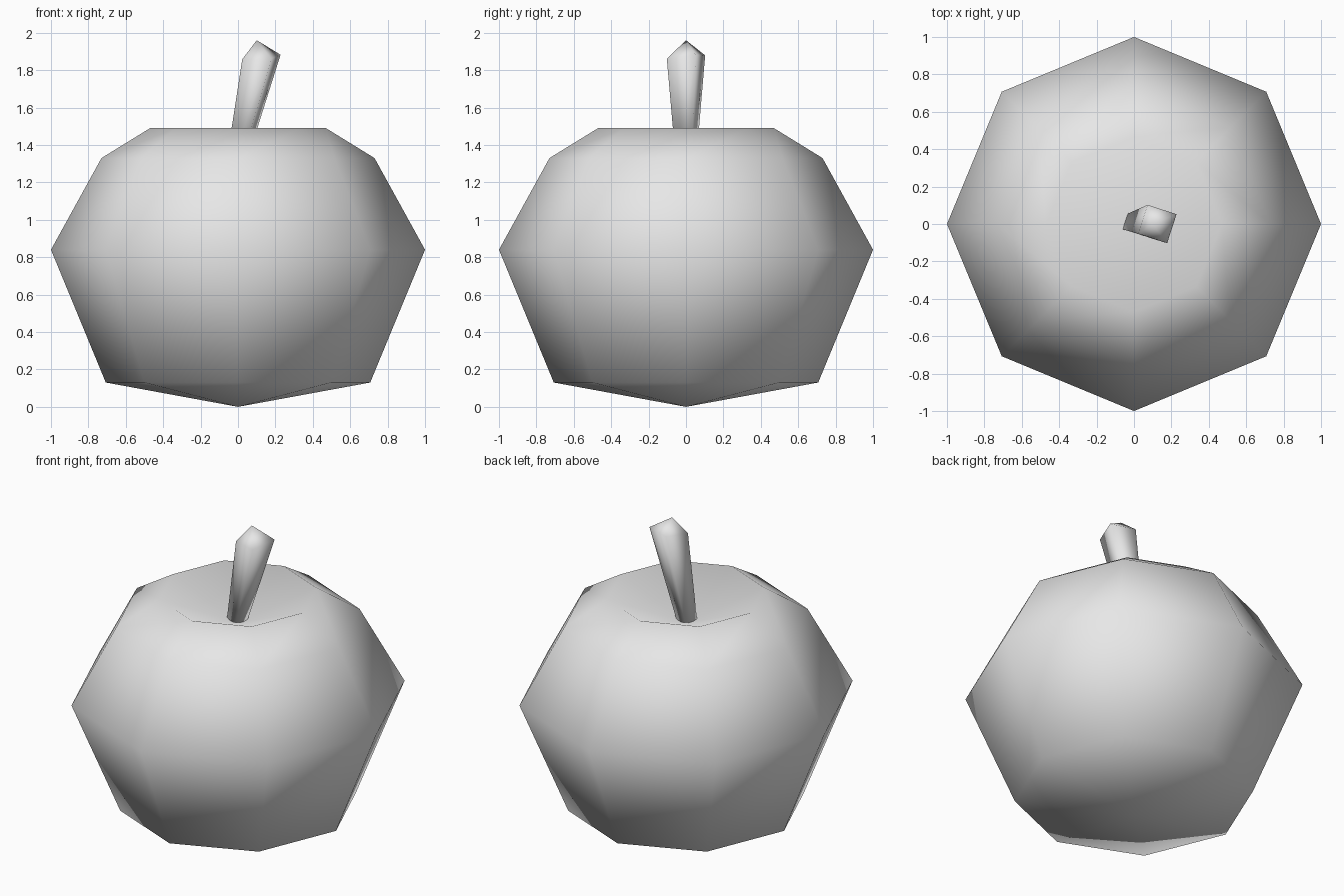
import bpy, bmesh, math

if "Cube" in bpy.data.objects:
    bpy.data.objects.remove(bpy.data.objects["Cube"], do_unlink=True)

# One plain grey for the whole fruit
GREY = (0.8, 0.8, 0.8, 1.0)
mat = bpy.data.materials.new("light_grey")
mat.use_nodes = True
mat.diffuse_color = GREY
bsdf = next(n for n in mat.node_tree.nodes if n.type == 'BSDF_PRINCIPLED')
bsdf.inputs["Base Color"].default_value = GREY


def ring(bm, sides, radius, centre, turn=0.0, lean=(0.0, 0.0)):
    """A loop of vertices, with its plane leaning by a slope in x and y."""
    cx, cy, cz = centre
    verts = []
    for i in range(sides):
        a = turn + math.tau * i / sides
        dx, dy = radius * math.cos(a), radius * math.sin(a)
        verts.append(bm.verts.new((cx + dx, cy + dy, cz + lean[0] * dx + lean[1] * dy)))
    return verts


def skin(bm, loops, bottom=None, top=None):
    """Bridge the loops upward and close the ends with a fan or a flat cap."""
    n = len(loops[0])
    for low, high in zip(loops, loops[1:]):
        for i in range(n):
            j = (i + 1) % n
            bm.faces.new((low[i], low[j], high[j], high[i]))
    for loop, tip in ((loops[0], bottom), (loops[-1], top)):
        if tip is None:
            bm.faces.new(loop)
            continue
        tip_vert = bm.verts.new(tip)
        for i in range(n):
            bm.faces.new((loop[i], loop[(i + 1) % n], tip_vert))


def finish(bm, name):
    bmesh.ops.recalc_face_normals(bm, faces=bm.faces)
    for f in bm.faces:
        f.smooth = True
    mesh = bpy.data.meshes.new(name)
    bm.to_mesh(mesh)
    bm.free()
    mesh.materials.append(mat)
    obj = bpy.data.objects.new(name, mesh)
    bpy.context.collection.objects.link(obj)
    return obj


# Fruit body: eight-sided, pointed below and dimpled on top
profile = [(0.707, 0.13), (1.0, 0.84), (0.73, 1.33), (0.47, 1.49)]
bm = bmesh.new()
loops = [ring(bm, 8, r, (0, 0, z)) for r, z in profile]
skin(bm, loops, bottom=(0, 0, 0), top=(0, 0, 1.3))
finish(bm, "fruit_body")

# Stem: four-sided, leaning and widening to a blunt point
bm = bmesh.new()
turn = math.radians(27)
loops = [ring(bm, 4, 0.06, (-0.01, 0, 1.3), turn),
         ring(bm, 4, 0.115, (0.125, 0, 1.87), turn, lean=(0.06, 0.12))]
skin(bm, loops, top=(0.1, 0, 1.96))
finish(bm, "stem")
